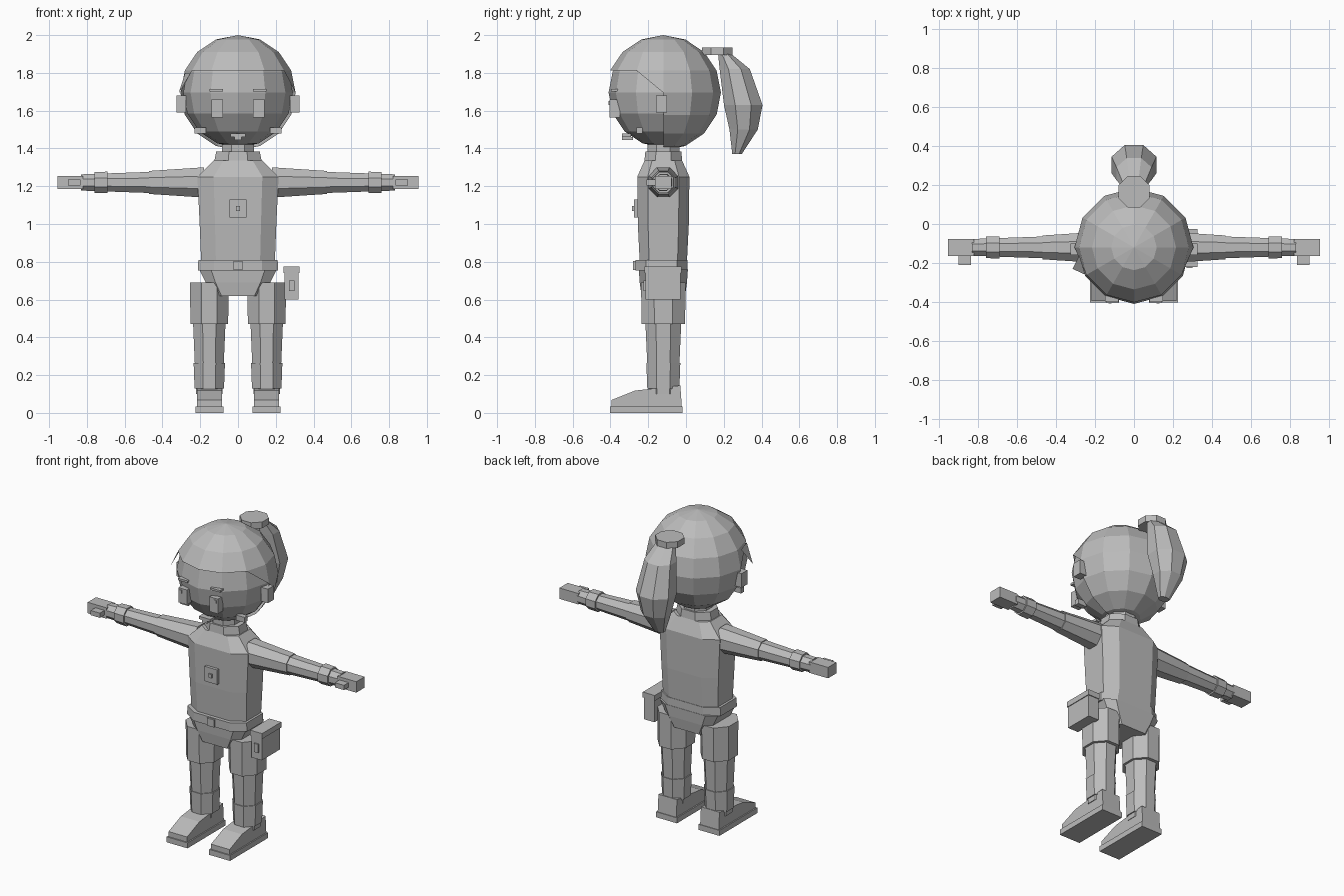
import bpy, bmesh
from mathutils import Vector

if "Cube" in bpy.data.objects:
    bpy.data.objects.remove(bpy.data.objects["Cube"], do_unlink=True)

grey = bpy.data.materials.new("plain_grey")
grey.use_nodes = True
colour = (0.5, 0.5, 0.5, 1)
grey.diffuse_color = colour
grey.node_tree.nodes["Principled BSDF"].inputs["Base Color"].default_value = colour

CY = -0.12   # depth of the body's middle line
OCT = 0.414  # flat share of a regular octagon side


def finish(name, bm, normals=True):
    if normals:
        bmesh.ops.recalc_face_normals(bm, faces=bm.faces[:])
    mesh = bpy.data.meshes.new(name)
    bm.to_mesh(mesh)
    bm.free()
    mesh.materials.append(grey)
    obj = bpy.data.objects.new(name, mesh)
    bpy.context.collection.objects.link(obj)
    return obj


def box(name, x, y, z):
    bm = bmesh.new()
    bmesh.ops.create_cube(bm, size=1)
    for v in bm.verts:
        v.co = [(r[0] + r[1]) / 2 + c * (r[1] - r[0]) for c, r in zip(v.co, (x, y, z))]
    return finish(name, bm)


def loft(name, rings, k=OCT, place=lambda u, v, w: (u, v, w)):
    """Eight-sided tube; each ring is (height, half width, half depth, centre depth)."""
    bm = bmesh.new()
    loops = []
    for w, hu, hv, cv in rings:
        quarter = [(1, k), (k, 1)]
        pts = quarter + [(-a, b) for a, b in quarter[::-1]]
        pts += [(-a, -b) for a, b in pts]
        loops.append([bm.verts.new(place(a * hu, cv + b * hv, w)) for a, b in pts])
    for lo, hi in zip(loops, loops[1:]):
        for i in range(8):
            j = (i + 1) % 8
            bm.faces.new((lo[i], lo[j], hi[j], hi[i]))
    bm.faces.new(loops[0])
    bm.faces.new(loops[-1])
    return finish(name, bm)


def extrude_side(name, profile, x0, x1):
    """Side profile in (y, z) stretched across x."""
    bm = bmesh.new()
    face = bm.faces.new([bm.verts.new((x0, y, z)) for y, z in profile])
    out = bmesh.ops.extrude_face_region(bm, geom=[face])
    moved = [g for g in out["geom"] if isinstance(g, bmesh.types.BMVert)]
    bmesh.ops.translate(bm, vec=(x1 - x0, 0, 0), verts=moved)
    return finish(name, bm)


def ball(radius):
    bm = bmesh.new()
    bmesh.ops.create_uvsphere(bm, u_segments=12, v_segments=8, radius=radius)
    bmesh.ops.translate(bm, vec=(0, CY, 1.695), verts=bm.verts[:])
    return bm


# Head, with a hair shell that is open over the face
finish("face", ball(0.29))
bm = ball(0.305)
opening = []
for f in bm.faces[:]:
    c = f.calc_center_median()
    if c.y < CY - 0.01 and c.z < 1.8:
        if c.z > 1.7 and abs(c.x) > 0.25:
            # temple: keep only the upper rear triangle
            keep = sorted(f.verts, key=lambda v: v.co.y - 0.1 * v.co.z)
            low_front = min(f.verts, key=lambda v: v.co.y + v.co.z)
            keep = [v for v in f.verts if v is not low_front]
            bm.faces.new(keep)
        opening.append(f)
bmesh.ops.delete(bm, geom=opening, context="FACES")
finish("hair", bm)

bm = bmesh.new()
bm.faces.new([bm.verts.new(p) for p in
              ((-0.28, -0.16, 1.8), (-0.25, -0.26, 1.8), (-0.315, -0.23, 1.69))])
finish("hair_lock", bm, normals=False)

# Ponytail and its band
loft("hair_band", [(1.895, 0.08, 0.08, 0.165), (1.935, 0.08, 0.08, 0.165)])
loft("ponytail", [(1.37, 0.035, 0.025, 0.27), (1.5, 0.085, 0.075, 0.305),
                  (1.63, 0.115, 0.102, 0.303), (1.82, 0.09, 0.08, 0.258),
                  (1.9, 0.06, 0.035, 0.205)])

# Face details
box("mouth", (-0.04, 0.04), (-0.34, -0.29), (1.46, 1.478))
box("lower_lip", (-0.018, 0.018), (-0.338, -0.28), (1.445, 1.46))

# Neck, collar, torso and hips
loft("neck", [(1.34, 0.085, 0.085, CY), (1.42, 0.085, 0.085, CY)])
loft("collar", [(1.335, 0.125, 0.1, CY), (1.385, 0.115, 0.095, CY)])
loft("torso", [(0.8, 0.195, 0.125, CY), (1.0, 0.203, 0.135, CY),
               (1.25, 0.215, 0.138, CY), (1.335, 0.13, 0.1, CY)], k=0.6)
loft("belt", [(0.755, 0.213, 0.138, -0.13), (0.81, 0.21, 0.138, -0.13)], k=0.6)
loft("hips", [(0.62, 0.125, 0.115, CY), (0.69, 0.17, 0.125, CY),
              (0.76, 0.205, 0.13, CY)], k=0.7)
box("belt_buckle", (-0.025, 0.025), (-0.28, -0.25), (0.757, 0.805))
box("chest_pocket", (-0.045, 0.045), (-0.275, -0.24), (1.035, 1.13))
box("pocket_button", (-0.01, 0.01), (-0.285, -0.27), (1.07, 1.095))

# Hip pouch
box("pouch", (0.245, 0.32), (-0.215, -0.03), (0.6, 0.745))
box("pouch_flap", (0.24, 0.325), (-0.22, -0.025), (0.74, 0.775))
box("pouch_clasp", (0.27, 0.3), (-0.225, -0.21), (0.645, 0.7))

# Paired parts
for s, side in ((1, "left"), (-1, "right")):

    def span(a, b):
        return tuple(sorted((s * a, s * b)))

    def along_arm(u, v, w):
        return (s * w, v, 1.22 + u)

    def along_leg(u, v, w):
        return (s * 0.152 + u, v, w)

    box(side + "_ear", span(0.275, 0.325), (-0.16, -0.1), (1.59, 1.68))
    box(side + "_eye", span(0.08, 0.14), (-0.405, -0.35), (1.565, 1.66))
    box(side + "_eye_glint", span(0.115, 0.13), (-0.409, -0.4), (1.63, 1.65))
    box(side + "_brow", span(0.08, 0.15), (-0.397, -0.34), (1.702, 1.715))
    box(side + "_cheek", span(0.17, 0.23), (-0.262, -0.23), (1.478, 1.512))

    # Arms
    loft(side + "_sleeve", [(0.18, 0.08, 0.08, CY), (0.47, 0.061, 0.061, CY)], place=along_arm)
    loft(side + "_forearm", [(0.46, 0.056, 0.056, CY), (0.83, 0.043, 0.043, CY)], place=along_arm)
    loft(side + "_cuff", [(0.69, 0.057, 0.057, CY), (0.76, 0.055, 0.055, CY)], place=along_arm)
    box(side + "_hand", span(0.82, 0.955), (-0.163, -0.078), (1.185, 1.255))
    box(side + "_thumb", span(0.835, 0.9), (-0.21, -0.155), (1.205, 1.235))

    # Legs
    loft(side + "_thigh", [(0.47, 0.1, 0.115, CY), (0.69, 0.102, 0.118, CY)], place=along_leg)
    loft(side + "_shin", [(0.1, 0.07, 0.078, CY), (0.48, 0.086, 0.095, CY)], place=along_leg)
    loft(side + "_ankle_band", [(0.13, 0.078, 0.085, CY), (0.265, 0.083, 0.09, CY)],
         place=along_leg)
    x0, x1 = span(0.085, 0.217)
    extrude_side(side + "_shoe", [(-0.395, 0.03), (-0.395, 0.068), (-0.27, 0.118),
                                  (-0.03, 0.145), (-0.022, 0.03)], x0, x1)
    box(side + "_sole", span(0.077, 0.225), (-0.403, -0.018), (0, 0.035))
